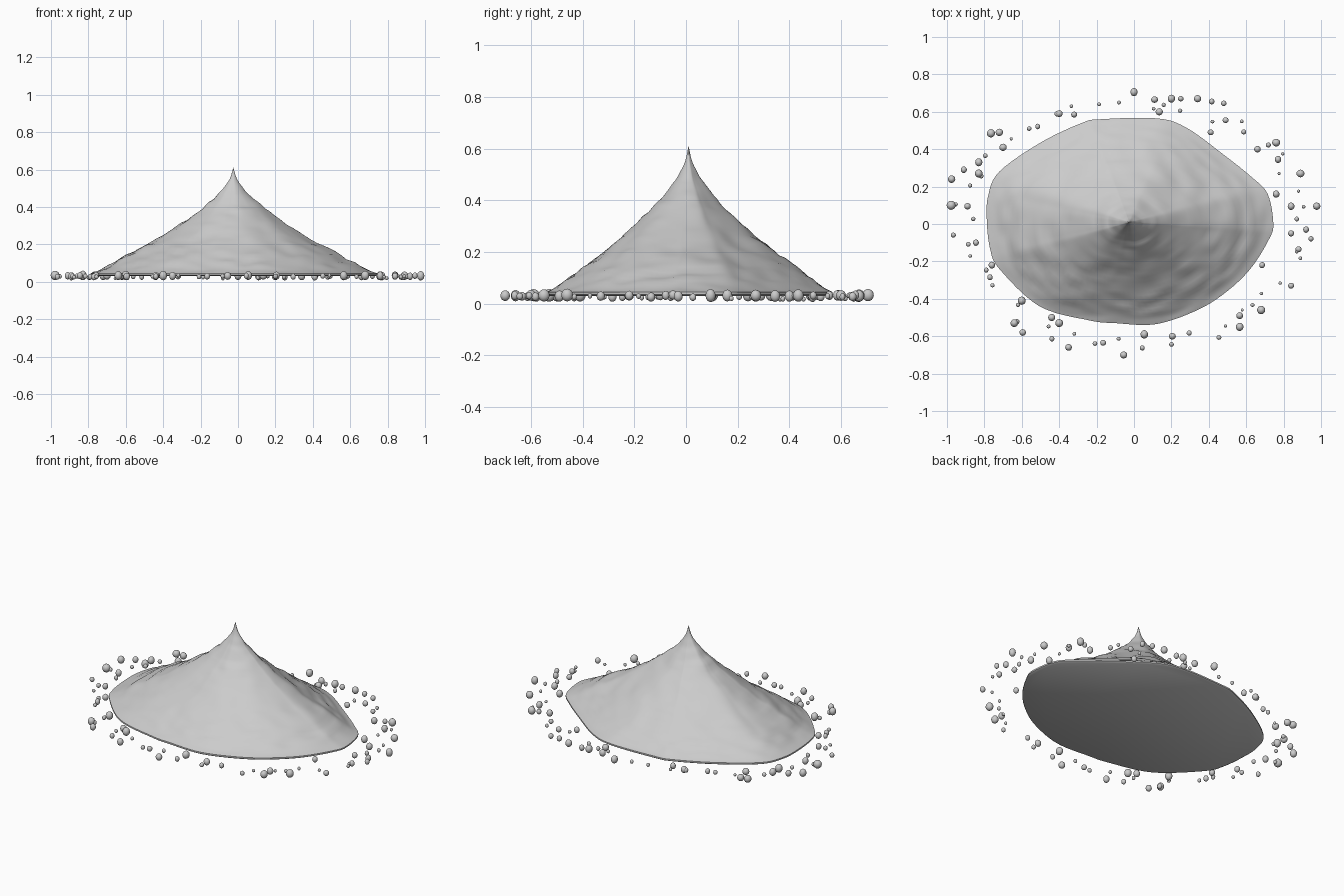
import bpy, bmesh, math, random
from mathutils import Vector, noise

if "Cube" in bpy.data.objects:
    bpy.data.objects.remove(bpy.data.objects["Cube"])

random.seed(7)
APEX = Vector((-0.025, 0.01))

# mound footprint (x, y) and slope profile (fraction of radius, z)
OUTLINE = [(.745, 0), (.715, .16), (.63, .25), (.48, .37), (.28, .515), (.12, .565),
           (-.18, .56), (-.28, .54), (-.5, .435), (-.72, .28), (-.78, .15), (-.787, .02),
           (-.77, -.13), (-.72, -.24), (-.505, -.44), (-.24, -.515), (-.1, -.53),
           (.12, -.535), (.35, -.455), (.51, -.35), (.63, -.23), (.72, -.085)]
PROFILE = [(0, .612), (.02, .56), (.05, .52), (.12, .46), (.25, .375),
           (.5, .245), (.75, .14), (.92, .07), (1, .045)]


def catmull(a, b, c, d, t):
    return 0.5 * (2 * b + (c - a) * t + (2 * a - 5 * b + 4 * c - d) * t * t
                  + (3 * b - a - 3 * c + d) * t ** 3)


def smooth_path(points, steps, closed):
    p = [Vector(q) for q in points]
    n = len(p)
    at = (lambda i: p[i % n]) if closed else (lambda i: p[max(0, min(n - 1, i))])
    out = [catmull(at(i - 1), at(i), at(i + 1), at(i + 2), k / steps)
           for i in range(n if closed else n - 1) for k in range(steps)]
    return out if closed else out + [p[-1]]


def finish(bm, name):
    bmesh.ops.recalc_face_normals(bm, faces=bm.faces)
    mesh = bpy.data.meshes.new(name)
    bm.to_mesh(mesh)
    bm.free()
    obj = bpy.data.objects.new(name, mesh)
    bpy.context.collection.objects.link(obj)
    bpy.ops.object.select_all(action='DESELECT')
    obj.select_set(True)
    bpy.context.view_layer.objects.active = obj
    bpy.ops.object.shade_smooth_by_angle(angle=math.radians(50))
    return obj


# mound: rings of the footprint scaled towards the peak, with soft ripples
rim = smooth_path(OUTLINE, 6, True)
slope = smooth_path(PROFILE, 6, False)
bm = bmesh.new()


def add_ring(t, z, rough):
    ring = []
    for p in rim:
        xy = APEX + (p - APEX) * t
        bump = noise.noise(Vector((xy.x * 9, xy.y * 9, z * 30))) * rough
        ring.append(bm.verts.new((xy.x, xy.y, z + bump)))
    return ring


def bridge(a, b):
    for i in range(len(a)):
        j = (i + 1) % len(a)
        bm.faces.new((a[i], a[j], b[j], b[i]))


tip = bm.verts.new((APEX.x, APEX.y, slope[0].y))
rings = [add_ring(s.x, s.y, 0.012 * min(1, s.x * 5, (1 - s.x) * 8)) for s in slope[1:]]
for i in range(len(rim)):
    bm.faces.new((tip, rings[0][i], rings[0][(i + 1) % len(rim)]))
# thin edge and flat underside
rings += [add_ring(1.0, .036, 0), add_ring(.985, .03, 0)]
for a, b in zip(rings, rings[1:]):
    bridge(a, b)
bm.faces.new(rings[-1])
finish(bm, "mound")

# larger pebbles around the mound (x, y, radius)
PEBBLES = [
    (-.4, .59, .018), (-.32, .585, .016), (0, .705, .02), (.11, .665, .018), (.135, .6, .018),
    (.2, .67, .02), (.25, .67, .015), (.34, .67, .018), (.415, .655, .015), (.48, .645, .015),
    (.41, .49, .015), (.49, .555, .015), (.66, .4, .018), (.76, .435, .02), (.77, .345, .018),
    (.89, .27, .02), (.76, .16, .018), (.84, .095, .018), (.977, .095, .02), (.92, -.03, .016),
    (.84, -.05, .016), (.88, -.135, .015), (.685, -.22, .015), (.84, -.33, .016),
    (.68, -.46, .022), (.565, -.49, .018), (.565, -.55, .02), (.205, -.6, .018),
    (.055, -.59, .021), (-.055, -.7, .018), (-.165, -.635, .015), (-.35, -.66, .018),
    (-.4, -.53, .02), (-.44, -.5, .018), (-.595, -.58, .017), (-.64, -.53, .019),
    (-.6, -.41, .02), (-.76, -.22, .018), (-.77, -.285, .015), (-.845, -.1, .016),
    (-.978, .1, .022), (-.89, .095, .017), (-.975, .24, .02), (-.83, .27, .021),
    (-.7, .41, .019), (-.72, .49, .019), (-.765, .485, .02), (-.83, .33, .02), (-.91, .29, .016)]

stones = list(PEBBLES)
# small scattered pebbles
for i in range(48):
    a = math.tau * (i + random.random()) / 48
    k = random.uniform(.88, 1.0)
    stones.append((.97 * k * math.cos(a), .70 * k * math.sin(a), random.uniform(.008, .014)))

bm = bmesh.new()
for x, y, r in stones:
    made = bmesh.ops.create_icosphere(bm, subdivisions=3, radius=1)["verts"]
    sx, sy, sz = (r * random.uniform(.95, 1.1) for _ in range(3))
    z = .034 - (.022 - r) * random.uniform(0, 1.2)
    z = max(z, sz * 1.15)
    for v in made:
        c = v.co
        v.co = (x + c.x * sx, y + c.y * sy, z + c.z * sz * 1.15)
finish(bm, "pebbles")
